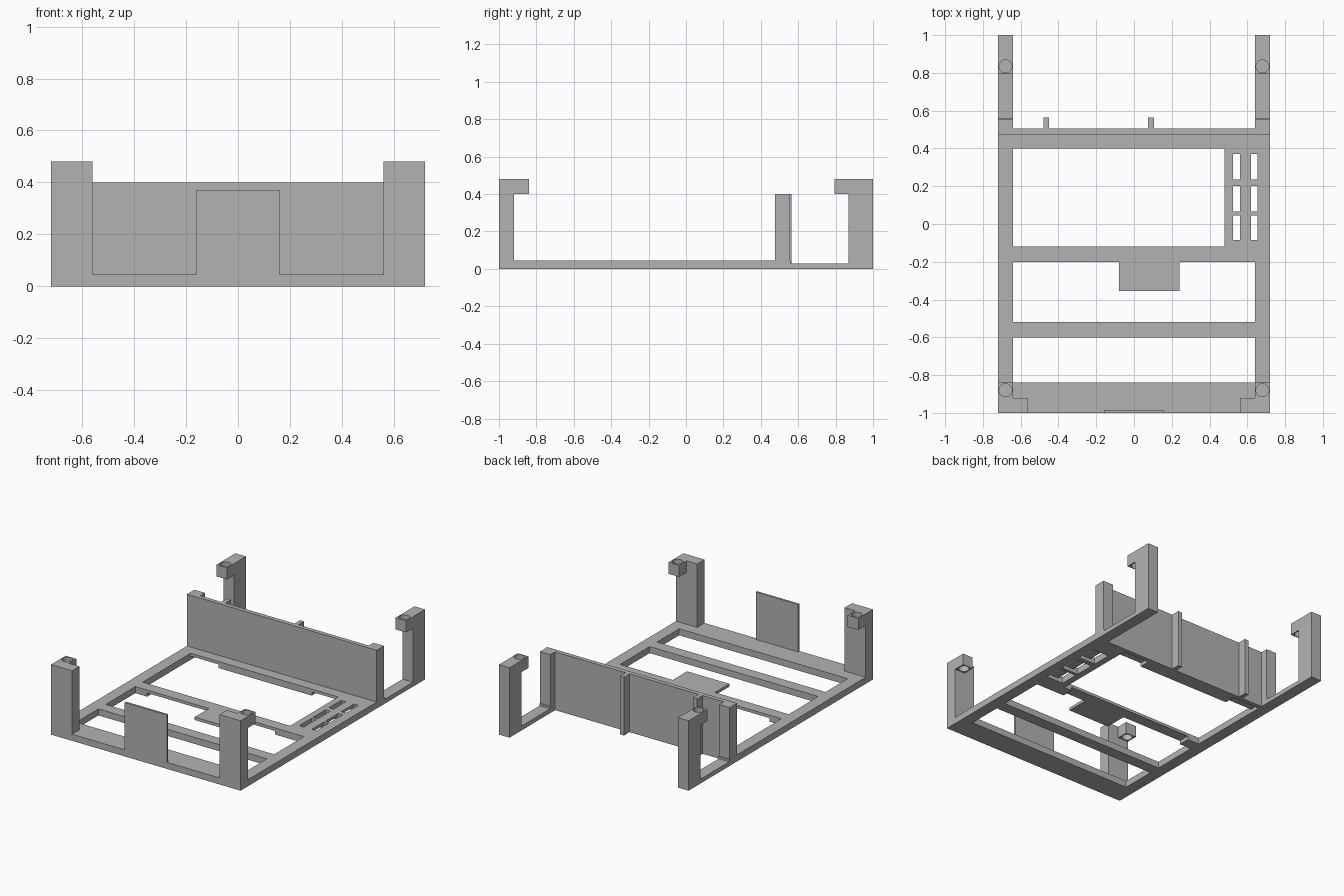
import bpy, bmesh, math

if "Cube" in bpy.data.objects:
    bpy.data.objects.remove(bpy.data.objects["Cube"])

grey = bpy.data.materials.new("plain grey")
grey.diffuse_color = (0.45, 0.45, 0.45, 1)
grey.use_nodes = True
grey.node_tree.nodes["Principled BSDF"].inputs["Base Color"].default_value = grey.diffuse_color


def block_part(name, solids, voids=()):
    """Union of boxes minus other boxes; box = (x0, x1, y0, y1, z0, z1)."""
    boxes = list(solids) + list(voids)
    ax = [sorted({round(b[2 * a + k], 4) for b in boxes for k in (0, 1)}) for a in range(3)]

    def inside(box, p):
        return all(box[2 * a] < p[a] < box[2 * a + 1] for a in range(3))

    filled = set()
    for i in range(len(ax[0]) - 1):
        for j in range(len(ax[1]) - 1):
            for k in range(len(ax[2]) - 1):
                p = [(ax[a][n] + ax[a][n + 1]) / 2 for a, n in enumerate((i, j, k))]
                if any(inside(b, p) for b in solids) and not any(inside(b, p) for b in voids):
                    filled.add((i, j, k))
    bm = bmesh.new()
    verts = {}

    def vert(key):
        if key not in verts:
            verts[key] = bm.verts.new([ax[a][key[a]] for a in range(3)])
        return verts[key]

    # keep only the outer skin
    for cell in filled:
        for a in range(3):
            u, v = (a + 1) % 3, (a + 2) % 3
            for side in (0, 1):
                near = list(cell)
                near[a] += 2 * side - 1
                if tuple(near) in filled:
                    continue
                ring = []
                for du, dv in ((0, 0), (1, 0), (1, 1), (0, 1)):
                    c = list(cell)
                    c[a] += side
                    c[u] += du
                    c[v] += dv
                    ring.append(vert(tuple(c)))
                bm.faces.new(ring if side else ring[::-1])
    bmesh.ops.dissolve_limit(bm, angle_limit=0.01, verts=bm.verts[:], edges=bm.edges[:])
    mesh = bpy.data.meshes.new(name)
    bm.to_mesh(mesh)
    bm.free()
    obj = bpy.data.objects.new(name, mesh)
    bpy.context.collection.objects.link(obj)
    mesh.materials.append(grey)
    return obj


def drill(obj, x, y):
    """Vertical screw hole through the clamp arm."""
    bpy.ops.mesh.primitive_cylinder_add(vertices=32, radius=0.034, depth=0.2, location=(x, y, 0.44))
    cutter = bpy.context.object
    cutter.name = obj.name + "_hole_cutter"
    cutter.hide_render = True
    cutter.display_type = 'WIRE'
    cutter.data.materials.append(grey)
    mod = obj.modifiers.new("screw hole", 'BOOLEAN')
    mod.operation = 'DIFFERENCE'
    mod.solver = 'EXACT'
    mod.object = cutter


def mirrored(box, s):
    xs = sorted((box[0] * s, box[1] * s))
    return (*xs, *box[2:])


T = 0.045      # frame thickness
UNDER = 0.025  # underside of the thinned areas

# Base frame: rails, cross bars, slotted plate and tab
solids = [
    (-0.72, 0.72, -1, -0.84, 0, T),
    (-0.64, 0.64, -0.60, -0.52, 0, T),
    (-0.64, 0.64, -0.20, -0.12, 0, T),
    (-0.64, 0.64, 0.40, 0.505, 0, T),
    (0.48, 0.64, -0.12, 0.40, 0, T),
    (-0.08, 0.24, -0.355, -0.20, UNDER, T),
]
for s in (-1, 1):
    solids.append(mirrored((0.64, 0.72, -0.84, 0.56, 0, T), s))
    solids.append(mirrored((0.64, 0.72, 0.56, 1.0, 0, 0.03), s))
# Recesses under the cross bars
voids = [
    (-0.55, 0.42, -0.20, -0.12, 0, UNDER),
    (-0.64, -0.43, 0.40, 0.475, 0, UNDER),
    (0.28, 0.48, 0.40, 0.475, 0, UNDER),
]
# Pairs of slots opening into shared pockets below
for y0, y1 in ((-0.085, 0.045), (0.065, 0.20), (0.235, 0.37)):
    voids.append((0.525, 0.655, y0, y1, 0, UNDER))
    for x0 in (0.525, 0.62):
        voids.append((x0, x0 + 0.035, y0, y1, 0, T))
block_part("base_frame", solids, voids)

# Upright partition with end posts and two ribs
wall = [(-0.72, 0.72, 0.475, 0.505, T, 0.40)]
for s in (-1, 1):
    wall.append(mirrored((0.64, 0.72, 0.475, 0.555, T, 0.40), s))
for x in (-0.465, 0.09):
    wall.append((x - 0.015, x + 0.015, 0.505, 0.565, 0, 0.40))
block_part("partition_wall", wall)

# Thin front panel
block_part("front_panel", [(-0.16, 0.16, -1, -0.985, T, 0.37)])

# Corner legs with drilled arms
for s, side in ((-1, "left"), (1, "right")):
    front = block_part("front_leg_" + side, [
        mirrored((0.56, 0.72, -1, -0.92, T, 0.48), s),
        mirrored((0.64, 0.72, -0.92, -0.84, 0.40, 0.48), s)])
    drill(front, 0.68 * s, -0.88)
    rear = block_part("rear_leg_" + side, [
        mirrored((0.64, 0.72, 0.87, 1, 0.03, 0.48), s),
        mirrored((0.64, 0.72, 0.795, 0.87, 0.40, 0.48), s)])
    drill(rear, 0.68 * s, 0.8345)
